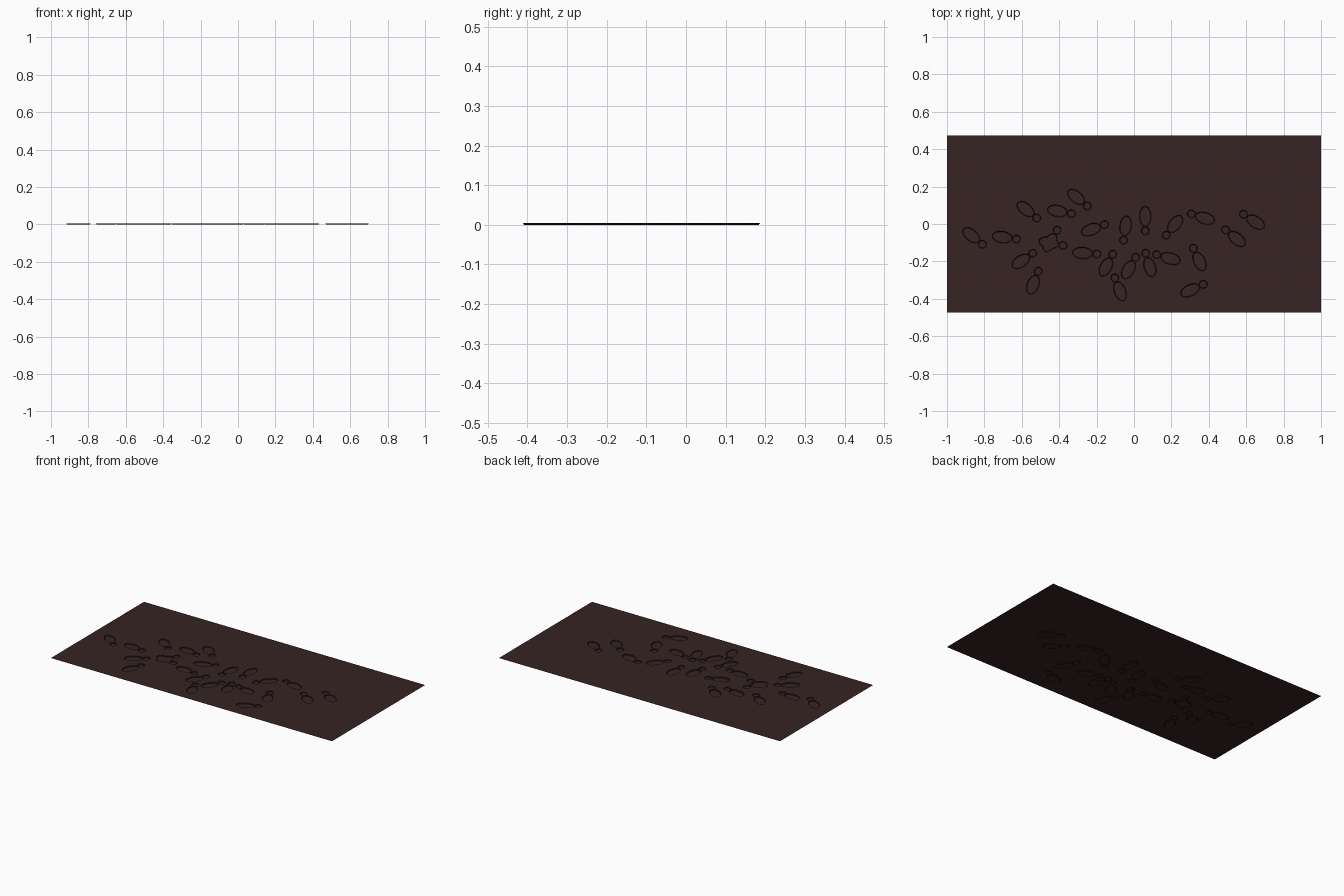
import bpy, math
from mathutils import Vector
from mathutils.geometry import delaunay_2d_cdt

if "Cube" in bpy.data.objects:
    bpy.data.objects.remove(bpy.data.objects["Cube"])

DEPTH = 0.005      # how far the prints are pressed in
SLOPE = 0.004      # width of the steep rim around each print
HALF_X, HALF_Y = 1.0, 0.473


def material(name, rgb):
    m = bpy.data.materials.new(name)
    m.diffuse_color = (*rgb, 1)
    m.use_nodes = True
    m.node_tree.nodes["Principled BSDF"].inputs["Base Color"].default_value = m.diffuse_color
    return m


# Each shoe print: sole centre x, y and direction towards the heel in degrees
PRINTS = [
    (-.87, -.06, -39), (-.705, -.07, -8), (-.58, .08, -39), (-.41, .07, -11),
    (-.31, .145, -39), (-.605, -.20, 34), (-.54, -.325, 69), (-.45, -.10, 60),
    (-.455, -.10, -11), (-.275, -.155, -4), (-.23, -.03, 20), (-.15, -.23, 62),
    (-.045, -.01, -98), (.06, .04, -90), (.22, 0, -129), (-.075, -.36, 111),
    (-.03, -.245, 60), (.085, -.23, 107), (.195, -.185, 164), (.35, -.20, 115),
    (.38, .03, 162), (.30, -.355, 25), (.55, -.08, 141), (.65, .01, 147),
]

# Every print is an oval sole and a round heel: (centre, angle, half length, half width)
ovals = []
for x, y, deg in PRINTS:
    a = math.radians(deg)
    centre = Vector((x, y))
    ovals.append((centre, a, 0.055, 0.032))
    ovals.append((centre + 0.077 * Vector((math.cos(a), math.sin(a))), a, 0.023, 0.022))


def loop(oval, inset, n=24):
    c, a, rl, rw = oval
    pts = []
    for i in range(n):
        t = 2 * math.pi * i / n
        u, v = (rl - inset) * math.cos(t), (rw - inset) * math.sin(t)
        pts.append(c + Vector((u * math.cos(a) - v * math.sin(a),
                               u * math.sin(a) + v * math.cos(a))))
    return pts


def pressed(p):
    for c, a, rl, rw in ovals:
        d = p - c
        u = d.x * math.cos(a) + d.y * math.sin(a)
        v = d.y * math.cos(a) - d.x * math.sin(a)
        if (u / (rl - SLOPE)) ** 2 + (v / (rw - SLOPE)) ** 2 < 1.005:
            return True
    return False


# Ground sheet outline plus the outer and inner rim of every print, triangulated together
verts, edges = [], []


def add_loop(pts):
    s, n = len(verts), len(pts)
    verts.extend(pts)
    edges.extend((s + i, s + (i + 1) % n) for i in range(n))


add_loop([Vector((sx * HALF_X, sy * HALF_Y)) for sx, sy in ((-1, -1), (1, -1), (1, 1), (-1, 1))])
for o in ovals:
    add_loop(loop(o, 0))
    add_loop(loop(o, SLOPE))
out_verts, _, out_faces = delaunay_2d_cdt(verts, edges, [], 0, 1e-5)[:3]

# Press the inner rims down to z = 0
heights = [0.0 if pressed(p) else DEPTH for p in out_verts]
mesh = bpy.data.meshes.new("muddy_ground")
mesh.from_pydata([(p.x, p.y, z) for p, z in zip(out_verts, heights)], [], out_faces)
mesh.materials.append(material("dark brown mud", (0.038, 0.0175, 0.0175)))
mesh.materials.append(material("black brown rim", (0.011, 0.007, 0.008)))
for f in mesh.polygons:
    zs = [heights[i] for i in f.vertices]
    f.material_index = 1 if max(zs) > min(zs) else 0
    if f.normal.z < 0:
        f.flip()
mesh.update()
ground = bpy.data.objects.new("muddy_ground_with_footprints", mesh)
bpy.context.collection.objects.link(ground)
